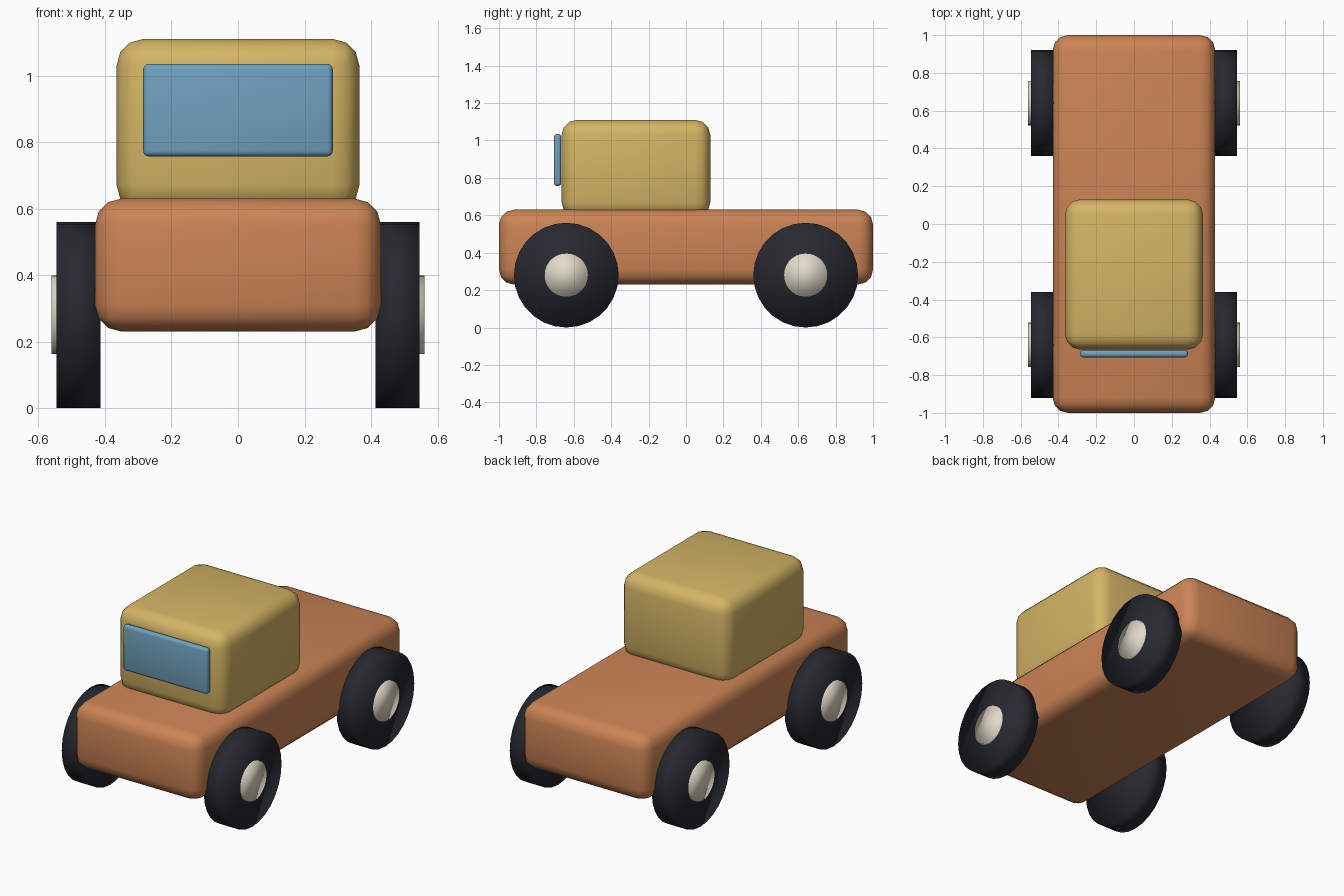
import bpy, math

if "Cube" in bpy.data.objects:
    bpy.data.objects.remove(bpy.data.objects["Cube"])


def paint(name, rgb):
    m = bpy.data.materials.new(name)
    m.diffuse_color = (*rgb, 1)
    m.use_nodes = True
    m.node_tree.nodes["Principled BSDF"].inputs["Base Color"].default_value = m.diffuse_color
    return m


ORANGE = paint("orange_paint", (0.60, 0.23, 0.09))
YELLOW = paint("yellow_paint", (0.66, 0.46, 0.13))
BLUE = paint("window_blue", (0.16, 0.36, 0.52))
BLACK = paint("tyre_black", (0.02, 0.022, 0.03))
CREAM = paint("hub_cream", (0.75, 0.70, 0.58))


def rounded_box(name, lo, hi, bevel, segments, mat):
    centre = [(a + b) / 2 for a, b in zip(lo, hi)]
    bpy.ops.mesh.primitive_cube_add(size=1, location=centre)
    ob = bpy.context.object
    ob.name = name
    ob.scale = [b - a for a, b in zip(lo, hi)]
    bpy.ops.object.transform_apply(location=False, rotation=False, scale=True)
    mod = ob.modifiers.new("rounding", 'BEVEL')
    mod.width = bevel
    mod.segments = segments
    mod.limit_method = 'NONE'
    ob.data.materials.append(mat)
    bpy.ops.object.shade_smooth()


def disc(name, x0, x1, y, z, radius, mat):
    bpy.ops.mesh.primitive_cylinder_add(
        vertices=28, radius=radius, depth=abs(x1 - x0),
        location=((x0 + x1) / 2, y, z), rotation=(0, math.pi / 2, 0))
    ob = bpy.context.object
    ob.name = name
    ob.data.materials.append(mat)
    bpy.ops.object.shade_smooth()


# Body, cab and windscreen
rounded_box("body", (-0.43, -1, 0.23), (0.43, 1, 0.63), 0.08, 3, ORANGE)
rounded_box("cab", (-0.365, -0.665, 0.59), (0.365, 0.13, 1.11), 0.08, 3, YELLOW)
rounded_box("windscreen", (-0.285, -0.706, 0.757), (0.285, -0.667, 1.035), 0.016, 3, BLUE)

# Four wheels with hubs
for end, y in (("front", -0.64), ("rear", 0.64)):
    for side, s in (("left", -1), ("right", 1)):
        disc(f"{end}_{side}_wheel", s * 0.413, s * 0.546, y, 0.28, 0.28, BLACK)
        disc(f"{end}_{side}_hub", s * 0.48, s * 0.561, y, 0.28, 0.118, CREAM)
